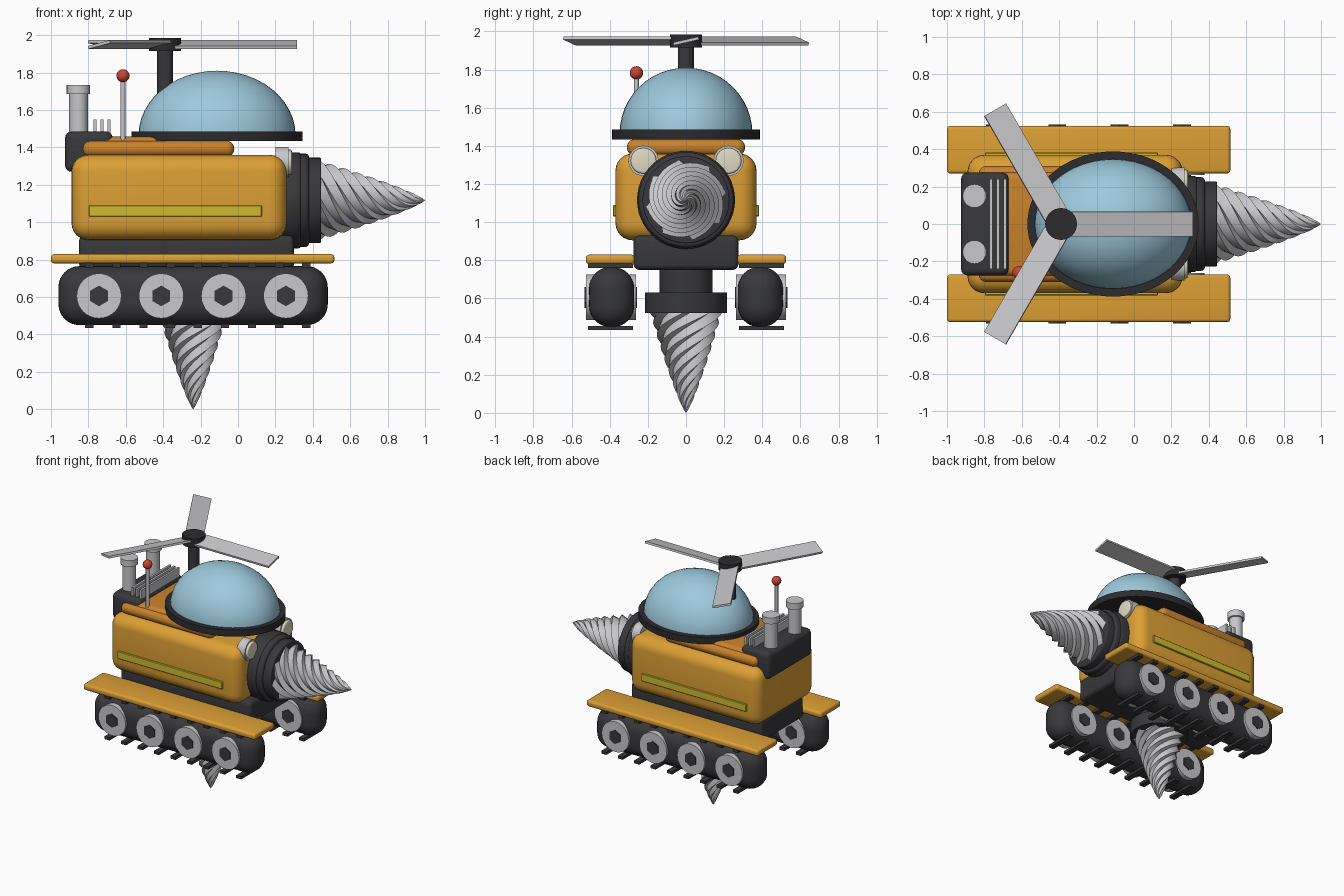
import bpy, bmesh, math
from mathutils import Matrix, Vector

old = bpy.data.objects.get("Cube")
if old:
    bpy.data.objects.remove(old)


def material(name, r, g, b):
    m = bpy.data.materials.new(name)
    m.use_nodes = True
    m.diffuse_color = (r, g, b, 1)
    m.node_tree.nodes["Principled BSDF"].inputs["Base Color"].default_value = (r, g, b, 1)
    return m


ORANGE = material("orange paint", 0.72, 0.35, 0.035)
RUST = material("dark orange paint", 0.58, 0.22, 0.025)
DARK = material("dark rubber", 0.04, 0.04, 0.045)
BLACK = material("black metal", 0.025, 0.025, 0.028)
STEEL = material("light steel", 0.58, 0.58, 0.6)
GLASS = material("blue glass", 0.34, 0.59, 0.72)
YELLOW = material("yellow stripe", 0.62, 0.5, 0.03)
RED = material("red signal", 0.6, 0.06, 0.035)
CREAM = material("cream lens", 0.76, 0.71, 0.55)


def finish(name, bm, mat, angle=35):
    bmesh.ops.recalc_face_normals(bm, faces=bm.faces)
    mesh = bpy.data.meshes.new(name)
    bm.to_mesh(mesh)
    bm.free()
    mesh.materials.append(mat)
    ob = bpy.data.objects.new(name, mesh)
    bpy.context.collection.objects.link(ob)
    bpy.ops.object.select_all(action='DESELECT')
    ob.select_set(True)
    bpy.context.view_layer.objects.active = ob
    bpy.ops.object.shade_smooth_by_angle(angle=math.radians(angle))
    return ob


def add_box(bm, x, y, z, bevel=0, segments=4):
    """Box between the (low, high) pairs x, y, z with rounded edges."""
    lo, hi = Vector((x[0], y[0], z[0])), Vector((x[1], y[1], z[1]))
    size = hi - lo
    part = bmesh.ops.create_cube(bm, size=1, matrix=Matrix.Translation((lo + hi) / 2) @ Matrix.Diagonal((*size, 1)))
    if bevel:
        edges = {e for v in part["verts"] for e in v.link_edges}
        bmesh.ops.bevel(bm, geom=list(edges), offset=bevel, segments=segments, profile=0.5,
                        affect='EDGES', clamp_overlap=True)


def box(name, mat, x, y, z, bevel=0, segments=4):
    bm = bmesh.new()
    add_box(bm, x, y, z, bevel, segments)
    return finish(name, bm, mat)


AXIS = {'X': Matrix.Rotation(math.pi / 2, 4, 'Y'), 'Y': Matrix.Rotation(-math.pi / 2, 4, 'X'), 'Z': Matrix()}


def cylinder(name, mat, centre, radius, length, axis='Z', sides=32, bevel=0, turn=0):
    bm = bmesh.new()
    bmesh.ops.create_cone(bm, cap_ends=True, segments=sides, radius1=radius, radius2=radius, depth=length,
                          matrix=Matrix.Rotation(turn, 4, 'Z'))
    if bevel:
        rim = [e for e in bm.edges if abs(e.verts[0].co.z - e.verts[1].co.z) < 1e-5]
        bmesh.ops.bevel(bm, geom=rim, offset=bevel, segments=3, profile=0.5, affect='EDGES')
    bm.transform(Matrix.Translation(centre) @ AXIS[axis])
    return finish(name, bm, mat)


def drill(name, base, radius, length, turn, flutes=8, rings=36):
    """Twisted fluted cone that points along local +z."""
    bm = bmesh.new()
    count = flutes * 4
    loops = []
    for i in range(rings):
        t = i / rings
        r = radius * (1 - t) ** 0.8
        loop = []
        for k in range(count):
            a = 2 * math.pi * (k / count + t)
            groove = 1 - 0.2 * (k % 4) / 3
            loop.append(bm.verts.new((r * groove * math.cos(a), r * groove * math.sin(a), t * length)))
        loops.append(loop)
    tip = bm.verts.new((0, 0, length))
    for a, b in zip(loops, loops[1:]):
        for k in range(count):
            n = (k + 1) % count
            bm.faces.new((a[k], a[n], b[n], b[k]))
    for k in range(count):
        bm.faces.new((loops[-1][k], loops[-1][(k + 1) % count], tip))
    bm.faces.new(loops[0][::-1])
    bm.transform(Matrix.Translation(base) @ turn)
    return finish(name, bm, STEEL, 30)


# Hull
box("chassis", DARK, (-0.85, 0.3), (-0.275, 0.275), (0.75, 0.93), 0.03)
box("body", ORANGE, (-0.89, 0.26), (-0.37, 0.37), (0.905, 1.36), 0.09, 6)
box("deck", RUST, (-0.83, -0.02), (-0.31, 0.31), (1.35, 1.435), 0.04)
box("raised_deck", RUST, (-0.82, -0.38), (-0.28, 0.28), (1.36, 1.457), 0.04)
box("engine", DARK, (-0.925, -0.67), (-0.275, 0.275), (1.27, 1.485), 0.035)
bm = bmesh.new()
for i in range(3):
    x = -0.765 + i * 0.037
    add_box(bm, (x - 0.008, x + 0.008), (-0.24, 0.24), (1.47, 1.55))
finish("cooling_fins", bm, STEEL)

# Running gear, stripes, exhausts and lamps on both sides
for side, s in (("right", -1), ("left", 1)):
    def span(a, b):
        return tuple(sorted((s * a, s * b)))

    box(side + "_fender", ORANGE, (-1, 0.515), span(0.27, 0.525), (0.78, 0.83), 0.018)
    box(side + "_track", DARK, (-0.96, 0.48), span(0.272, 0.508), (0.45, 0.765), 0.112, 8)
    bm = bmesh.new()
    for i in range(9):
        x = -0.795 + i * 0.145
        for z in (0.445, 0.77):
            add_box(bm, (x - 0.022, x + 0.022), span(0.277, 0.513), (z - 0.011, z + 0.011))
    finish(side + "_track_pads", bm, DARK)
    for i in range(4):
        centre = (-0.743 + i * 0.333, s * 0.394, 0.606)
        cylinder(f"{side}_wheel_{i + 1}", STEEL, centre, 0.12, 0.262, 'Y')
        cylinder(f"{side}_wheel_hub_{i + 1}", DARK, centre, 0.055, 0.276, 'Y', 6)
    box(side + "_stripe", YELLOW, (-0.797, 0.128), span(0.36, 0.382), (1.03, 1.09), 0.004, 1)
    cylinder(side + "_exhaust", STEEL, (-0.853, s * 0.15, 1.58), 0.05, 0.24, sides=24)
    cylinder(side + "_exhaust_cap", STEEL, (-0.853, s * 0.15, 1.71), 0.063, 0.05, sides=24)
    cylinder(side + "_lamp", STEEL, (0.235, s * 0.223, 1.322), 0.08, 0.07, 'X', 16)
    cylinder(side + "_lamp_lens", CREAM, (0.265, s * 0.223, 1.322), 0.068, 0.045, 'X', 16, 0.01)

# Cockpit dome on its rim
rim = cylinder("dome_rim", BLACK, (0, 0, 0), 1, 1, sides=64)
rim.data.transform(Matrix.Translation((-0.112, 0, 1.46)) @ Matrix.Diagonal((0.458, 0.388, 0.052, 1)))
bm = bmesh.new()
bmesh.ops.create_uvsphere(bm, u_segments=48, v_segments=24, radius=1)
bmesh.ops.bisect_plane(bm, geom=bm.verts[:] + bm.edges[:] + bm.faces[:], plane_co=(0, 0, 0),
                       plane_no=(0, 0, -1), clear_outer=True)
bm.transform(Matrix.Translation((-0.112, 0, 1.465)) @ Matrix.Diagonal((0.42, 0.348, 0.345, 1)))
finish("dome", bm, GLASS)

# Rotor
cylinder("rotor_mast", DARK, (-0.39, 0, 1.68), 0.043, 0.5)
cylinder("rotor_hub", BLACK, (-0.39, 0, 1.95), 0.085, 0.07)
bm = bmesh.new()
for i in range(3):
    blade = bmesh.new()
    add_box(blade, (0.03, 0.705), (-0.068, 0.068), (-0.008, 0.008))
    blade.transform(Matrix.Translation((-0.39, 0, 1.95)) @ Matrix.Rotation(i * math.tau / 3, 4, 'Z')
                    @ Matrix.Rotation(math.radians(13), 4, 'X'))
    temp = bpy.data.meshes.new("blade")
    blade.to_mesh(temp)
    blade.free()
    bm.from_mesh(temp)
    bpy.data.meshes.remove(temp)
finish("rotor_blades", bm, STEEL)

# Antenna
cylinder("antenna_rod", STEEL, (-0.615, -0.26, 1.59), 0.013, 0.33, sides=12)
bm = bmesh.new()
bmesh.ops.create_uvsphere(bm, u_segments=20, v_segments=12, radius=0.035,
                          matrix=Matrix.Translation((-0.615, -0.26, 1.783)))
finish("antenna_ball", bm, RED)

# Nose drill with stepped collar
cylinder("nose_collar_rear", DARK, (0.275, 0, 1.117), 0.257, 0.13, 'X', 48, 0.02)
cylinder("nose_collar_middle", DARK, (0.345, 0, 1.117), 0.25, 0.07, 'X', 48, 0.02)
cylinder("nose_collar_front", DARK, (0.4, 0, 1.117), 0.228, 0.09, 'X', 48, 0.008)
drill("nose_drill", (0.43, 0, 1.117), 0.215, 0.57, AXIS['X'])

# Belly drill with mount
cylinder("belly_mount", DARK, (-0.24, 0, 0.69), 0.14, 0.13)
cylinder("belly_collar", DARK, (-0.24, 0, 0.578), 0.215, 0.106)
drill("belly_drill", (-0.24, 0, 0.53), 0.19, 0.53, Matrix.Rotation(math.pi, 4, 'X'))
